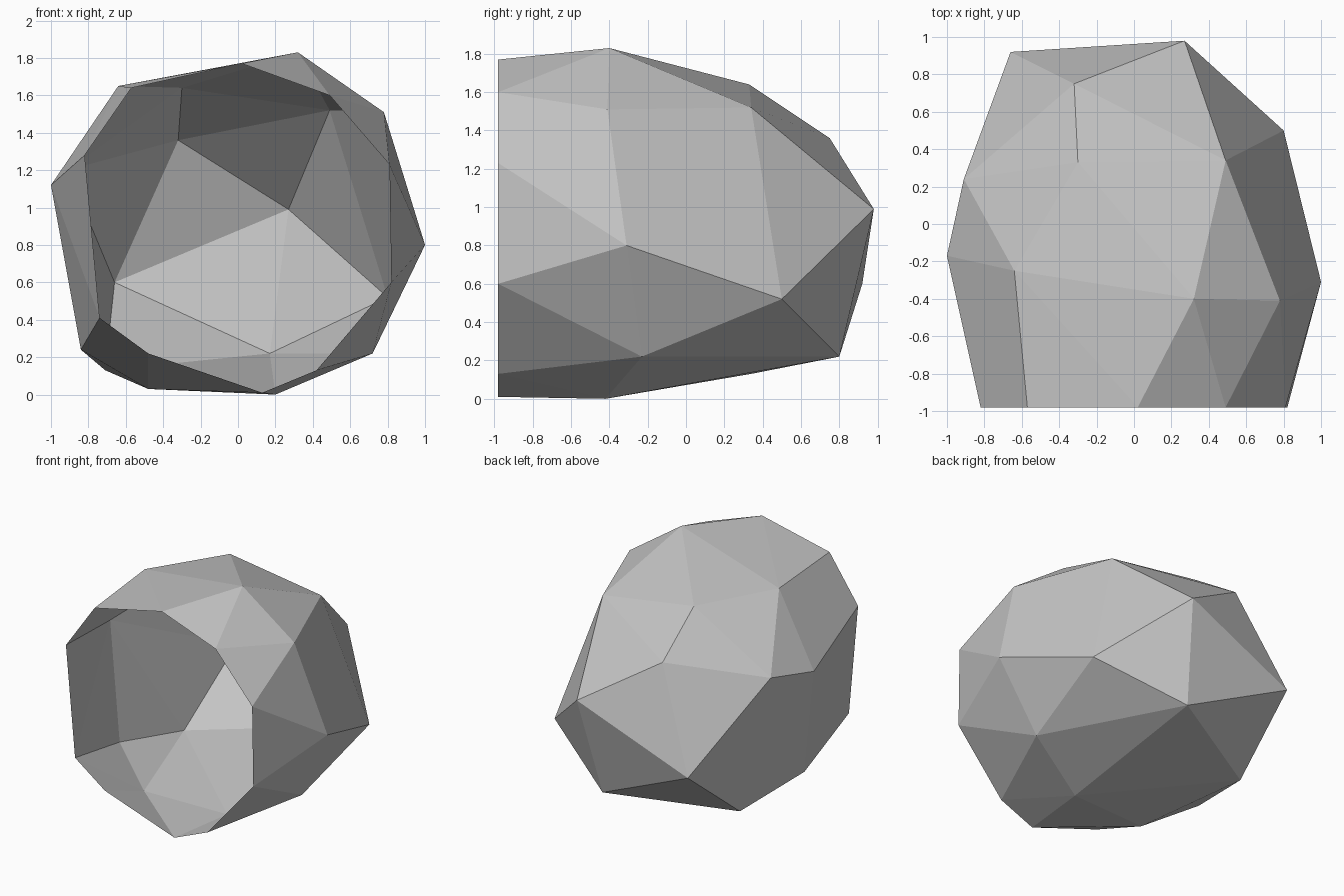
import bpy
import bmesh

# Remove the default cube only
default_cube = bpy.data.objects.get("Cube")
if default_cube:
    bpy.data.objects.remove(default_cube, do_unlink=True)


def make_material(name, grey):
    """Flat material, same colour in the viewport and in a render."""
    material = bpy.data.materials.new(name)
    material.use_nodes = True
    colour = (grey, grey, grey, 1.0)
    material.diffuse_color = colour
    for node in material.node_tree.nodes:
        if node.type == "BSDF_PRINCIPLED":
            node.inputs["Base Color"].default_value = colour
            node.inputs["Roughness"].default_value = 0.9
    return material


def hollow_rock(name, corners, opening, front, material):
    """Wrap the corners in a faceted hull and leave the front side open."""
    bm = bmesh.new()
    for corner in corners:
        bm.verts.new(corner)
    for x, z in opening:
        bm.verts.new((x, front, z))
    bmesh.ops.convex_hull(bm, input=bm.verts[:])

    # Take away the flat cap that closes the mouth
    cap = [face for face in bm.faces
           if all(abs(vert.co.y - front) < 0.001 for vert in face.verts)]
    bmesh.ops.delete(bm, geom=cap, context="FACES")
    loose = [vert for vert in bm.verts if not vert.link_faces]
    bmesh.ops.delete(bm, geom=loose, context="VERTS")

    # Flat facets
    for face in bm.faces:
        face.smooth = False
    mesh = bpy.data.meshes.new(name)
    bm.to_mesh(mesh)
    bm.free()
    mesh.materials.append(material)
    rock = bpy.data.objects.new(name, mesh)
    bpy.context.scene.collection.objects.link(rock)
    return rock


# Corners of the roof, the walls and the underside
roof = [(.32, -.4, 1.83), (.78, -.41, 1.51), (.49, .34, 1.52),
        (-.3, .33, 1.64), (-.32, .75, 1.36), (-.64, -.25, 1.65)]
walls = [(1, -.31, .8), (.8, .5, .52), (.27, .98, .99),
         (-.66, .92, .6), (-.91, .24, 1.2), (-1, -.17, 1.12)]
underside = [(.72, -.23, .22), (.17, .8, .22), (.2, -.42, 0),
             (-.48, -.49, .03), (-.84, -.28, .24), (-.71, .34, .13)]

# Rim of the mouth, clockwise from the top, as x and z
mouth = [(.02, 1.77), (.49, 1.6), (.81, 1.23), (.82, .6), (.42, .13),
         (.13, .01), (-.48, .22), (-.74, .41), (-.82, 1.28), (-.57, 1.64)]

stone = make_material("stone grey", 0.55)
hollow_rock("rock_shell", roof + walls + underside, mouth, -.98, stone)
